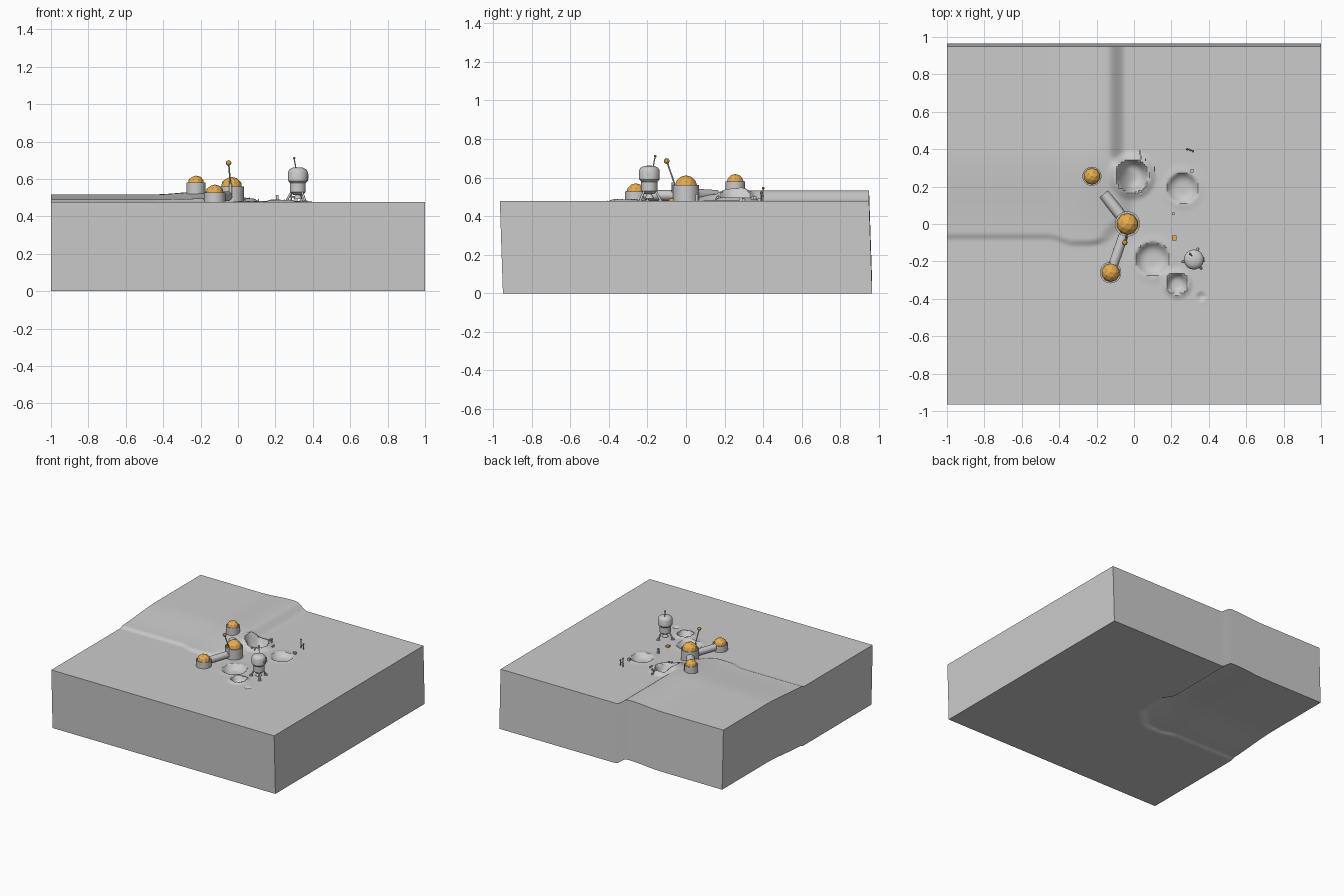
import bpy, bmesh, math, random
from mathutils import Vector

if "Cube" in bpy.data.objects:
    bpy.data.objects.remove(bpy.data.objects["Cube"])


def material(name, rgb):
    m = bpy.data.materials.new(name)
    m.use_nodes = True
    m.diffuse_color = (*rgb, 1)
    m.node_tree.nodes["Principled BSDF"].inputs["Base Color"].default_value = (*rgb, 1)
    return m


GREY = material("moon grey", (0.6, 0.6, 0.6))
ORANGE = material("amber", (0.8, 0.42, 0.07))
GROUND = 0.477


def finish(bm, name, mat, smooth=True):
    bmesh.ops.recalc_face_normals(bm, faces=bm.faces)
    me = bpy.data.meshes.new(name)
    bm.to_mesh(me)
    bm.free()
    me.materials.append(mat)
    ob = bpy.data.objects.new(name, me)
    bpy.context.collection.objects.link(ob)
    if smooth:
        bpy.ops.object.select_all(action="DESELECT")
        ob.select_set(True)
        bpy.context.view_layer.objects.active = ob
        bpy.ops.object.shade_smooth_by_angle(angle=math.radians(35))
    return ob


def ease(a, b, t):
    t = min(1, max(0, (t - a) / (b - a)))
    return t * t * (3 - 2 * t)


# Terrain: raised corner plateau with a rounded lobe, plus craters
CRATERS = [  # x, y, radius, depth, rim height
    (0.10, -0.18, 0.09, 0.035, 0.004),
    (0.23, -0.31, 0.055, 0.03, 0.012),
    (0.26, 0.20, 0.082, 0.03, 0.004),
    (0.36, -0.38, 0.024, 0.01, 0.003),
    (-0.01, 0.265, 0.085, 0.045, 0.02),
]


def hill(x, y):
    lobe = ease(-0.46, -0.32, x) * (1 - ease(-0.26, -0.02, x))
    south = -0.08 - 0.035 * lobe
    east = -0.04 + 0.05 * ease(0.38, 0.28, y) - 0.12 * ease(0.08, -0.1, y)
    across = 0.9 * ease(east, east - 0.1, x) + 0.35 * ease(east, east - 0.12, x) * ease(-0.45, -0.18, x)
    along = 0.3 * ease(south, south + 0.04, y) + 0.7 * ease(south, 0.4, y)
    return 0.045 * across * along


def crater(x, y):
    z = 0
    for cx, cy, r, depth, rim in CRATERS:
        d = math.hypot(x - cx, y - cy) / r
        if d < 1:
            z += rim - (depth + rim) * (1 - d ** 4)
        elif d < 1.6:
            z += rim * (1 - ease(1, 1.6, d))
    return z


bm = bmesh.new()
bmesh.ops.create_grid(bm, x_segments=170, y_segments=164, size=1)
for v in bm.verts:
    v.co.y *= 0.957
top = bmesh.ops.extrude_face_region(bm, geom=bm.faces[:])["geom"]
top = {v for v in top if isinstance(v, bmesh.types.BMVert)}
for v in bm.verts:
    x, y = v.co.x, v.co.y
    v.co.z = hill(x, y)
    if v in top:
        v.co.z += GROUND + crater(x, y)
        v.co.y -= 0.008
    else:
        v.co.y += 0.008
finish(bm, "terrain_block", GREY)


def lathe(name, profile, x, y, mat=GREY, sides=32):
    bm = bmesh.new()
    vs = [bm.verts.new((r, 0, z)) for r, z in profile]
    edges = [bm.edges.new(p) for p in zip(vs, vs[1:])]
    bmesh.ops.spin(bm, geom=vs + edges, axis=(0, 0, 1), cent=(0, 0, 0),
                   angle=math.tau, steps=sides)
    bmesh.ops.remove_doubles(bm, verts=bm.verts, dist=0.0001)
    bmesh.ops.translate(bm, verts=bm.verts, vec=(x, y, 0))
    return finish(bm, name, mat)


def rod(name, a, b, r, mat=GREY, sides=16, r2=None):
    a, b = Vector(a), Vector(b)
    bm = bmesh.new()
    bmesh.ops.create_cone(bm, cap_ends=True, segments=sides, radius1=r,
                          radius2=r if r2 is None else r2, depth=(b - a).length)
    bmesh.ops.rotate(bm, verts=bm.verts, matrix=(b - a).to_track_quat("Z", "Y").to_matrix())
    bmesh.ops.translate(bm, verts=bm.verts, vec=(a + b) / 2)
    return finish(bm, name, mat)


def ball(name, at, r, half=False, mat=ORANGE, height=1):
    bm = bmesh.new()
    bmesh.ops.create_icosphere(bm, subdivisions=2, radius=r)
    if half:
        bmesh.ops.bisect_plane(bm, geom=bm.verts[:] + bm.edges[:] + bm.faces[:],
                               plane_co=(0, 0, 0), plane_no=(0, 0, -1), clear_outer=True)
    bmesh.ops.scale(bm, verts=bm.verts, vec=(1, 1, height))
    bmesh.ops.translate(bm, verts=bm.verts, vec=at)
    return finish(bm, name, mat, smooth=False)


def block(name, at, size, mat=GREY):
    bm = bmesh.new()
    bmesh.ops.create_cube(bm, size=1)
    bmesh.ops.scale(bm, verts=bm.verts, vec=size)
    bmesh.ops.translate(bm, verts=bm.verts, vec=at)
    return finish(bm, name, mat, smooth=False)


# Habitat modules: rimmed drum with a faceted glass dome
def habitat(name, x, y, r, z0, z1):
    lathe(name + "_drum", [(0, z0), (r, z0), (r, z1), (r * 0.9, z1),
                           (r * 0.9, z1 - 0.006), (0, z1 - 0.006)], x, y)
    ball(name + "_dome", (x, y, z1 - 0.004), r * 0.87, half=True, height=0.95)


habitat("main_habitat", -0.035, 0, 0.067, 0.47, 0.56)
habitat("front_habitat", -0.125, -0.26, 0.057, 0.47, 0.527)
habitat("hill_habitat", -0.225, 0.255, 0.051, 0.49, 0.58)

# Connecting tunnels
rod("front_tunnel", (-0.035, 0, 0.508), (-0.125, -0.26, 0.508), 0.026, sides=24)
rod("hill_tunnel", (-0.035, 0, 0.515), (-0.16, 0.16, 0.505), 0.03, sides=24)

# Habitat mast
rod("mast_foot", (-0.04, -0.066, 0.5), (-0.04, -0.066, 0.575), 0.008)
rod("mast", (-0.04, -0.06, 0.57), (-0.05, -0.1, 0.685), 0.004)
ball("mast_ball", (-0.05, -0.1, 0.685), 0.015)

# Lander: lathed body, splayed legs, hatch and aerial
LX, LY = 0.32, -0.19
lathe("lander_body", [(0, 0.515), (0.025, 0.515), (0.042, 0.53), (0.042, 0.578), (0.053, 0.59),
                      (0.053, 0.638), (0.046, 0.65), (0.028, 0.66), (0, 0.662)], LX, LY)
lathe("lander_nozzle", [(0, 0.515), (0.012, 0.515), (0.024, 0.492), (0, 0.5)], LX, LY)
for i in range(3):
    a = math.radians(-50 + 120 * i)
    c, s = math.cos(a), math.sin(a)
    foot = (LX + 0.062 * c, LY + 0.062 * s, 0.482)
    rod("lander_leg", (LX + 0.032 * c, LY + 0.032 * s, 0.535), foot, 0.006)
    rod("lander_foot", (foot[0], foot[1], 0.476), (foot[0], foot[1], 0.484), 0.013)
rod("lander_hatch", (LX + 0.05, LY, 0.614), (LX + 0.056, LY, 0.614), 0.012)
rod("lander_aerial", (LX - 0.01, LY + 0.02, 0.655), (LX - 0.02, LY + 0.03, 0.71), 0.003)
ball("lander_aerial_ball", (LX - 0.02, LY + 0.03, 0.711), 0.007)

# Marker poles behind the large crater
for x, y, h in ((0.285, 0.40, 0.068), (0.315, 0.39, 0.045)):
    rod("marker_pole", (x, y, 0.47), (x, y, GROUND + h), 0.003)
    ball("marker_light", (x, y, GROUND + h), 0.007)
rod("marker_bar", (0.28, 0.402, 0.505), (0.32, 0.388, 0.505), 0.003)

# Equipment crates
block("amber_crate", (0.215, -0.075, 0.482), (0.025, 0.025, 0.016), ORANGE)
block("grey_crate", (0.21, 0.055, 0.495), (0.014, 0.014, 0.04))
block("rear_crate", (0.31, 0.285, 0.485), (0.018, 0.018, 0.025))

# Scattered stones around the hillside crater
random.seed(4)
for i in range(9):
    a = random.uniform(-1.9, 1.5)
    d = random.uniform(0.1, 0.13)
    x, y = -0.01 + d * math.cos(a), 0.265 + d * math.sin(a)
    z = GROUND + hill(x, y) + crater(x, y)
    block("stone", (x, y, z + 0.004), (0.006, random.uniform(0.006, 0.03), 0.014))
